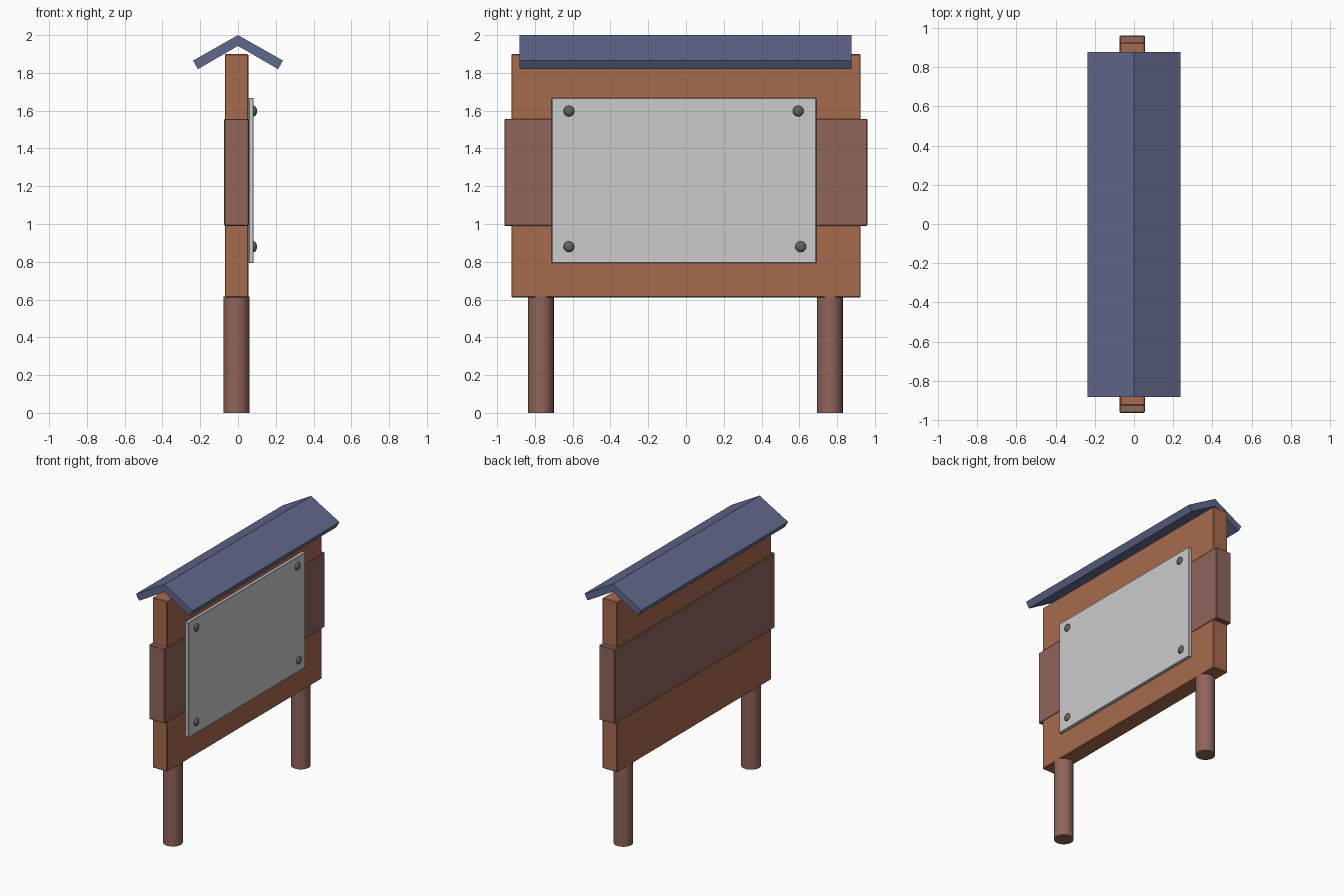
import bpy, bmesh, math

if "Cube" in bpy.data.objects:
    bpy.data.objects.remove(bpy.data.objects["Cube"])


def material(name, rgb):
    m = bpy.data.materials.new(name)
    m.diffuse_color = (*rgb, 1)
    m.use_nodes = True
    m.node_tree.nodes["Principled BSDF"].inputs["Base Color"].default_value = m.diffuse_color
    return m


WOOD = material("warm_wood", (0.39, 0.145, 0.076))
DARK_WOOD = material("dark_wood", (0.28, 0.13, 0.105))
SLATE = material("roof_slate", (0.115, 0.14, 0.26))
IRON = material("iron", (0.12, 0.12, 0.12))


def add_object(name, bm, mat=None, smooth=False):
    bmesh.ops.recalc_face_normals(bm, faces=bm.faces)
    mesh = bpy.data.meshes.new(name)
    bm.to_mesh(mesh)
    bm.free()
    ob = bpy.data.objects.new(name, mesh)
    bpy.context.collection.objects.link(ob)
    if mat:
        mesh.materials.append(mat)
    if smooth:
        bpy.ops.object.select_all(action='DESELECT')
        ob.select_set(True)
        bpy.context.view_layer.objects.active = ob
        bpy.ops.object.shade_smooth_by_angle(angle=math.radians(40))
    return ob


def box(name, lo, hi, mat=None, bevel=0.005):
    bm = bmesh.new()
    bmesh.ops.create_cube(bm, size=1)
    for v in bm.verts:
        v.co = [(a + b) / 2 + c * (b - a) for a, b, c in zip(lo, hi, v.co)]
    bmesh.ops.bevel(bm, geom=bm.edges[:], offset=bevel, segments=1, affect='EDGES')
    return add_object(name, bm, mat)


# Three stacked planks, the middle one longer
box("bottom_plank", (-0.07, -0.925, 0.61), (0.055, 0.925, 0.995), WOOD)
box("middle_plank", (-0.073, -0.962, 0.99), (0.057, 0.96, 1.557), DARK_WOOD)
box("top_plank", (-0.07, -0.925, 1.552), (0.055, 0.925, 1.90), WOOD)

# Round legs under the board
for side, y in (("left", -0.768), ("right", 0.762)):
    bm = bmesh.new()
    bmesh.ops.create_cone(bm, cap_ends=True, segments=32, radius1=0.068,
                          radius2=0.068, depth=0.615)
    bmesh.ops.translate(bm, verts=bm.verts, vec=(-0.008, y, 0.3075))
    add_object(side + "_leg", bm, DARK_WOOD, smooth=True)

# Notice panel on the +x face
box("notice_panel", (0.056, -0.712, 0.793), (0.083, 0.69, 1.668), bevel=0.004)

# Domed bolts at the panel corners
for i, (y, z) in enumerate(((-0.62, 1.598), (0.594, 1.598), (-0.62, 0.88), (0.607, 0.88))):
    bm = bmesh.new()
    bmesh.ops.create_uvsphere(bm, u_segments=16, v_segments=8, radius=0.029)
    bmesh.ops.scale(bm, verts=bm.verts, vec=(0.6, 1, 1))
    bmesh.ops.translate(bm, verts=bm.verts, vec=(0.083, y, z))
    add_object(f"panel_bolt_{i + 1}", bm, IRON, smooth=True)

# Gabled roof: chevron profile extruded along y
profile = [(0, 2.0), (0.238, 1.865), (0.212, 1.82), (0, 1.943),
           (-0.212, 1.82), (-0.238, 1.865)]
bm = bmesh.new()
face = bm.faces.new([bm.verts.new((x, -0.882, z)) for x, z in profile])
ext = bmesh.ops.extrude_face_region(bm, geom=[face])
bmesh.ops.translate(bm, vec=(0, 1.758, 0),
                    verts=[g for g in ext["geom"] if isinstance(g, bmesh.types.BMVert)])
add_object("roof", bm, SLATE)
